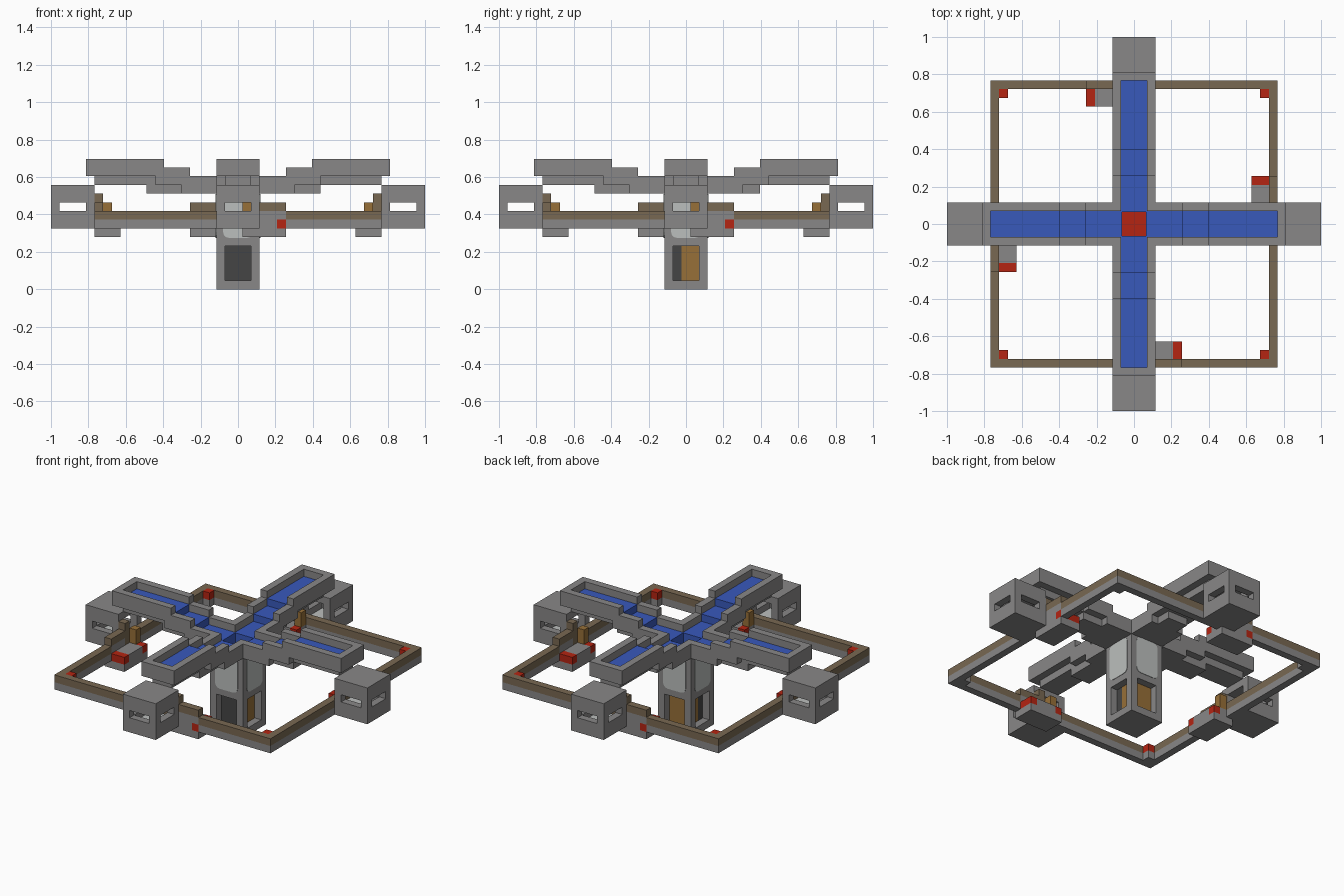
import bpy, bmesh, math
from mathutils import Matrix, Vector

if "Cube" in bpy.data.objects:
    bpy.data.objects.remove(bpy.data.objects["Cube"], do_unlink=True)

U = 2 / 43  # building block size


def material(name, rgb):
    m = bpy.data.materials.new(name)
    m.use_nodes = True
    m.diffuse_color = (*rgb, 1)
    m.node_tree.nodes["Principled BSDF"].inputs["Base Color"].default_value = (*rgb, 1)
    return m


stone = material("stone grey", (0.25, 0.245, 0.245))
water = material("water blue", (0.04, 0.1, 0.5))
red = material("red", (0.46, 0.018, 0.006))
wood = material("weathered wood", (0.19, 0.14, 0.085))
gold = material("golden wood", (0.31, 0.16, 0.04))
dark = material("charcoal", (0.06, 0.06, 0.06))
pale = material("pale glass", (0.5, 0.52, 0.51))


def block(bm, x0, x1, y0, y1, z0, z1, turn=0):
    """Add one block, in building units, turned about the centre in quarter turns."""
    m = (Matrix.Rotation(turn * math.pi / 2, 4, 'Z')
         @ Matrix.Translation(Vector((x0 + x1, y0 + y1, z0 + z1)) * U / 2)
         @ Matrix.Diagonal((abs(x1 - x0) * U, abs(y1 - y0) * U, (z1 - z0) * U, 1)))
    bmesh.ops.create_cube(bm, size=1, matrix=m)


def finish(name, mat, bm):
    bmesh.ops.recalc_face_normals(bm, faces=bm.faces)
    me = bpy.data.meshes.new(name)
    bm.to_mesh(me)
    bm.free()
    me.materials.append(mat)
    ob = bpy.data.objects.new(name, me)
    bpy.context.collection.objects.link(ob)


def build(name, mat, blocks, turns=(0, 1, 2, 3)):
    bm = bmesh.new()
    for t in turns:
        for b in blocks:
            block(bm, *b, t)
    finish(name, mat, bm)


# Central column: base, corner posts round the doorways, solid middle, shaft walls
build("column_base", stone, [(-2.5, 2.5, -2.5, 2.5, 0, 1)], [0])
build("column_posts", stone, [(1.5, 2.5, -2.5, -1.5, 1, 5)])
build("column_middle", stone, [(-2.5, 2.5, -2.5, 2.5, 5, 9)], [0])
build("column_shaft", stone, [(-1.5, 2.5, -2.5, -1.5, 9, 11)])
build("door_back", dark, [(-1.5, 1.5, -1.5, -0.5, 1, 5)], [0])
build("door_panel", gold, [(-1.5, 1.5, -0.5, 1.5, 1, 5)], [0])
build("shaft_floor", red, [(-1.4, 1.4, -1.4, 1.4, 9, 9.2)], [0])
build("shaft_water", water, [(-1.4, 1.5, -1.5, -1.4, 9, 12)])

# Rounded pale windows on the column faces
bm = bmesh.new()
half_w, z_low, z_high, r = 1.72, 5.9, 10.98, 0.7
for t in range(4):
    pts = []
    for cx, cz, a0 in ((half_w - r, z_high - r, 0), (r - half_w, z_high - r, 90),
                       (r - half_w, z_low + r, 180), (half_w - r, z_low + r, 270)):
        for step in range(4):
            a = math.radians(a0 + step * 30)
            pts.append((cx + r * math.cos(a), cz + r * math.sin(a)))
    turn = Matrix.Rotation(t * math.pi / 2, 4, 'Z')
    f = bm.faces.new([bm.verts.new(turn @ Vector((x * U, -2.56 * U, z * U))) for x, z in pts])
    ext = bmesh.ops.extrude_face_region(bm, geom=[f])
    moved = [v for v in ext["geom"] if isinstance(v, bmesh.types.BMVert)]
    bmesh.ops.translate(bm, verts=moved, vec=turn @ Vector((0, 0.06 * U, 0)))
finish("column_windows", pale, bm)

# Stepped water channels: each arm reaches out along -y before turning
build("channel_rims", stone, [
    (-2.5, -1.5, -6.5, -1.5, 11, 13), (1.5, 2.5, -6.5, -2.5, 11, 13),
    (-2.5, -1.5, -9.5, -6.5, 12, 13), (1.5, 2.5, -9.5, -6.5, 12, 13),
    (-2.5, -1.5, -8.5, -5.5, 13, 14), (1.5, 2.5, -8.5, -5.5, 13, 14),
    (-2.5, -1.5, -17.5, -8.5, 13, 15), (1.5, 2.5, -17.5, -8.5, 13, 15),
    (-1.5, 1.5, -17.5, -16.5, 13, 15)])
build("channel_floors", stone, [(-1.5, 1.5, -16.5, -8.5, 12, 13),
                                (-1.5, 1.5, -6.5, -1.5, 11, 11.2)])
for i, reach in enumerate((10.5, 9.5, 8.5, 10.5)):
    build("channel_support", stone, [(-1.5, 1.5, -reach, -5.5, 11, 12)], [i])
build("channel_water", water, [(-1.5, 1.5, -16.5, -8.5, 13, 14),
                               (-1.5, 1.5, -8.5, -5.5, 12, 13),
                               (-1.5, 1.5, -5.5, -1.5, 11.2, 12)])

# Lookout towers: hollow boxes with slits and an open doorway to the ring
tower = [(-2.5, 2.5, -21.5, -16.5, 7, 8), (-2.5, 2.5, -21.5, -16.5, 11, 12)]
for x in (-2.5, 1.5):
    for y in (-21.5, -17.5):
        tower.append((x, x + 1, y, y + 1, 8, 11))
for z in (8, 10):
    tower += [(-2.5, -1.5, -20.5, -17.5, z, z + 1), (1.5, 2.5, -20.5, -17.5, z, z + 1),
              (-1.5, 1.5, -21.5, -20.5, z, z + 1)]
build("tower_walls", stone, tower)
build("tower_floor", pale, [(-1.5, 1.5, -20.5, -16.6, 8, 8.1)])

# Square ring walkway with its raised section beside each tower
build("ring_base", stone, [(-15.5, 4.5, -16.5, -15.5, 7, 8), (5.5, 16.5, -16.5, -15.5, 7, 8),
                           (2.5, 5.5, -16.5, -15.5, 8, 9)])
build("ring_top", wood, [(-15.5, 2.5, -16.5, -15.5, 8, 9), (5.5, 16.5, -16.5, -15.5, 8, 9),
                         (2.5, 5.5, -16.5, -15.5, 9, 10)])
build("corner_brackets", stone, [(14.5, 15.5, -15.5, -14.5, 7, 8)])
build("corner_lamps", red, [(14.5, 15.5, -15.5, -14.5, 8, 9)])

# Landing platforms with red ends and steps up to the tower
build("landing", stone, [(0.5, 5.5, -16.5, -13.5, 6, 7), (1.5, 4.5, -15.5, -13.5, 7, 8),
                         (0.5, 1.5, -15.5, -14.5, 7, 8)])
build("landing_ends", red, [(4.5, 5.5, -16.5, -13.5, 7, 8), (0.5, 1.5, -14.5, -13.5, 7, 8)])
build("landing_step", gold, [(0.5, 1.5, -15.5, -14.5, 8, 10)])
build("landing_post", wood, [(1.5, 2.5, -16.5, -15.5, 9, 11)])
